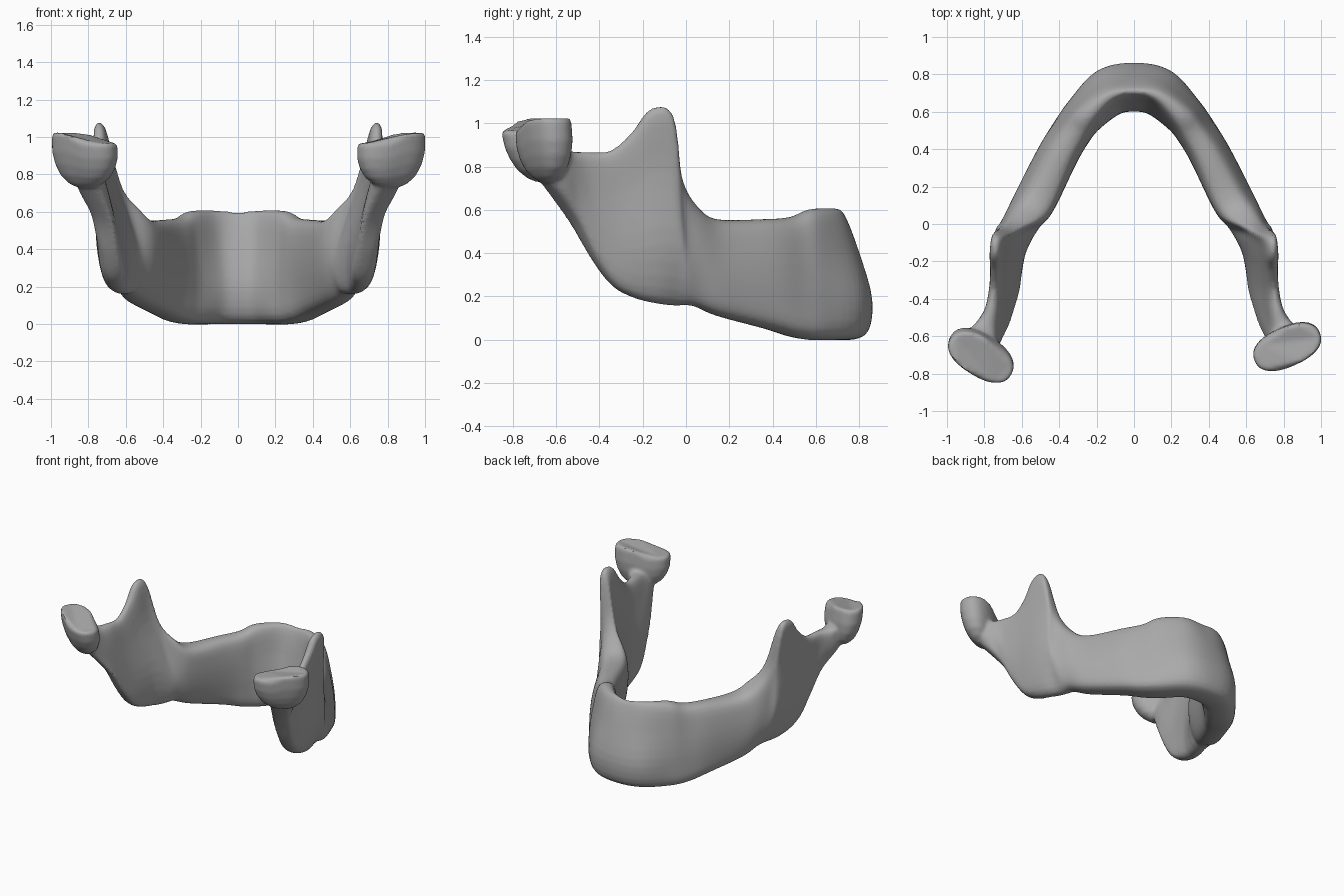
import bpy
import bmesh
import math
from mathutils import Vector

old = bpy.data.objects.get("Cube")
if old:
    bpy.data.objects.remove(old, do_unlink=True)

# Bone colour
bone = bpy.data.materials.new("bone_grey")
bone.use_nodes = True
bone.diffuse_color = (0.4, 0.4, 0.4, 1)
bone.node_tree.nodes["Principled BSDF"].inputs["Base Color"].default_value = bone.diffuse_color


def spline(a, b, c, d, t):
    """Smooth interpolation between b and c."""
    return 0.5 * (2 * b + (c - a) * t + (2 * a - 5 * b + 4 * c - d) * t ** 2
                  + (3 * b - a - 3 * c + d) * t ** 3)


def refine(points, steps, closed=False):
    """Add smooth points between control points."""
    n = len(points)
    pick = (lambda i: points[i % n]) if closed else (lambda i: points[max(0, min(n - 1, i))])
    result = []
    for i in range(n if closed else n - 1):
        for k in range(steps):
            result.append(spline(pick(i - 1), pick(i), pick(i + 1), pick(i + 2), k / steps))
    return result if closed else result + [points[-1]]


def loft(bm, rings):
    """Skin a list of closed rings and cap both ends."""
    rows = [[bm.verts.new(p) for p in ring] for ring in rings]
    for low, high in zip(rows, rows[1:]):
        for i in range(len(low)):
            j = (i + 1) % len(low)
            bm.faces.new((low[i], low[j], high[j], high[i]))
    bm.faces.new(reversed(rows[0]))
    bm.faces.new(rows[-1])


# Half of the arch from chin to neck: lower edge, upper edge
edges = [
    ((0, .74, 0), (0, .71, .595)),
    ((.14, .71, 0), (.13, .685, .605)),
    ((.27, .585, 0), (.255, .575, .6)),
    ((.345, .49, .015), (.315, .485, .565)),
    ((.42, .375, .05), (.39, .365, .555)),
    ((.54, .15, .11), (.5, .135, .555)),
    ((.585, .04, .155), (.575, .04, .62)),
    ((.595, -.01, .16), (.66, -.025, .76)),
    ((.61, -.06, .16), (.73, -.065, 1.04)),
    ((.64, -.14, .17), (.745, -.165, 1.06)),
    ((.655, -.24, .195), (.745, -.25, .955)),
    ((.665, -.34, .25), (.75, -.35, .87)),
    ((.685, -.43, .37), (.765, -.46, .865)),
    ((.72, -.52, .54), (.79, -.54, .87)),
    ((.78, -.61, .67), (.81, -.6, .9)),
    ((.81, -.68, .75), (.82, -.67, .92)),
]
# Half thickness at the foot, belly, shoulder and crest of those sections
widths = [
    (.085, .13, .08, .02), (.085, .13, .08, .03), (.085, .11, .085, .045),
    (.08, .105, .09, .05), (.07, .105, .1, .055), (.06, .105, .105, .065),
    (.05, .1, .1, .06), (.05, .1, .07, .035), (.05, .095, .05, .03),
    (.05, .085, .045, .03), (.05, .075, .045, .025), (.05, .065, .045, .025),
    (.045, .06, .05, .03), (.05, .065, .065, .04), (.05, .08, .08, .06),
    (.04, .07, .08, .05),
]
LEVELS = (.03, .3, .68, .97)

bm = bmesh.new()

# Curved body and both upright branches as one skin
stations = [(Vector(a), Vector(b), Vector(w)) for (a, b), w in zip(edges, widths)]
flip = lambda v: Vector((-v.x, v.y, v.z))
stations = [(flip(a), flip(b), w) for a, b, w in reversed(stations[1:])] + stations
lows, highs, thick = [refine(list(track), 5) for track in zip(*stations)]
rings = []
for i, (low, high, width) in enumerate(zip(lows, highs, thick)):
    along = lows[min(i + 4, len(lows) - 1)] - lows[max(i - 4, 0)]
    out = Vector((-along.y, along.x, 0)).normalized()
    outer = [low.lerp(high, t) + out * w for t, w in zip(LEVELS, width)]
    inner = [low.lerp(high, t) - out * w for t, w in zip(LEVELS, width)]
    rings.append(refine(outer + inner[::-1], 4, closed=True))
loft(bm, rings)


def joint_head(side, centre, neck, angle):
    """Rounded cup growing out of the neck, its flat top stepped up on the outer half."""
    rings = []
    for drop, size in ((1, .25), (.93, .5), (.78, .75), (.58, .91), (.35, 1), (.06, 1), (0, .94)):
        middle = Vector(centre).lerp(Vector(neck), drop)
        ring = []
        for k in range(40):
            a = math.tau * k / 40
            c, s = math.cos(a), math.sin(a)
            u = .19 * size * math.copysign(abs(c) ** .85, c)
            v = .105 * size * math.copysign(abs(s) ** .85, s)
            step = .028 * math.tanh(u * 25) * (1 - drop)
            ring.append((side * (middle.x + u * math.cos(angle) - v * math.sin(angle)),
                         middle.y + u * math.sin(angle) + v * math.cos(angle),
                         middle.z + step))
        rings.append(ring)
    loft(bm, rings)


# Joint heads on the left and right
joint_head(1, (.82, -.66, .995), (.815, -.64, .73), .42)
joint_head(-1, (.82, -.715, .995), (.815, -.66, .73), .55)

bmesh.ops.recalc_face_normals(bm, faces=bm.faces)
mesh = bpy.data.meshes.new("jaw_bone")
bm.to_mesh(mesh)
bm.free()
jaw = bpy.data.objects.new("jaw_bone", mesh)
bpy.context.collection.objects.link(jaw)
bpy.context.view_layer.objects.active = jaw
jaw.select_set(True)

# Fuse the skins and soften the joins
remesh = jaw.modifiers.new("fuse", "REMESH")
remesh.mode = "VOXEL"
remesh.voxel_size = .012
soften = jaw.modifiers.new("soften", "SMOOTH")
soften.factor = .5
soften.iterations = 4
for name in ("fuse", "soften"):
    bpy.ops.object.modifier_apply(modifier=name)

jaw.data.materials.clear()
jaw.data.materials.append(bone)
bpy.ops.object.shade_smooth_by_angle(angle=math.radians(40))
